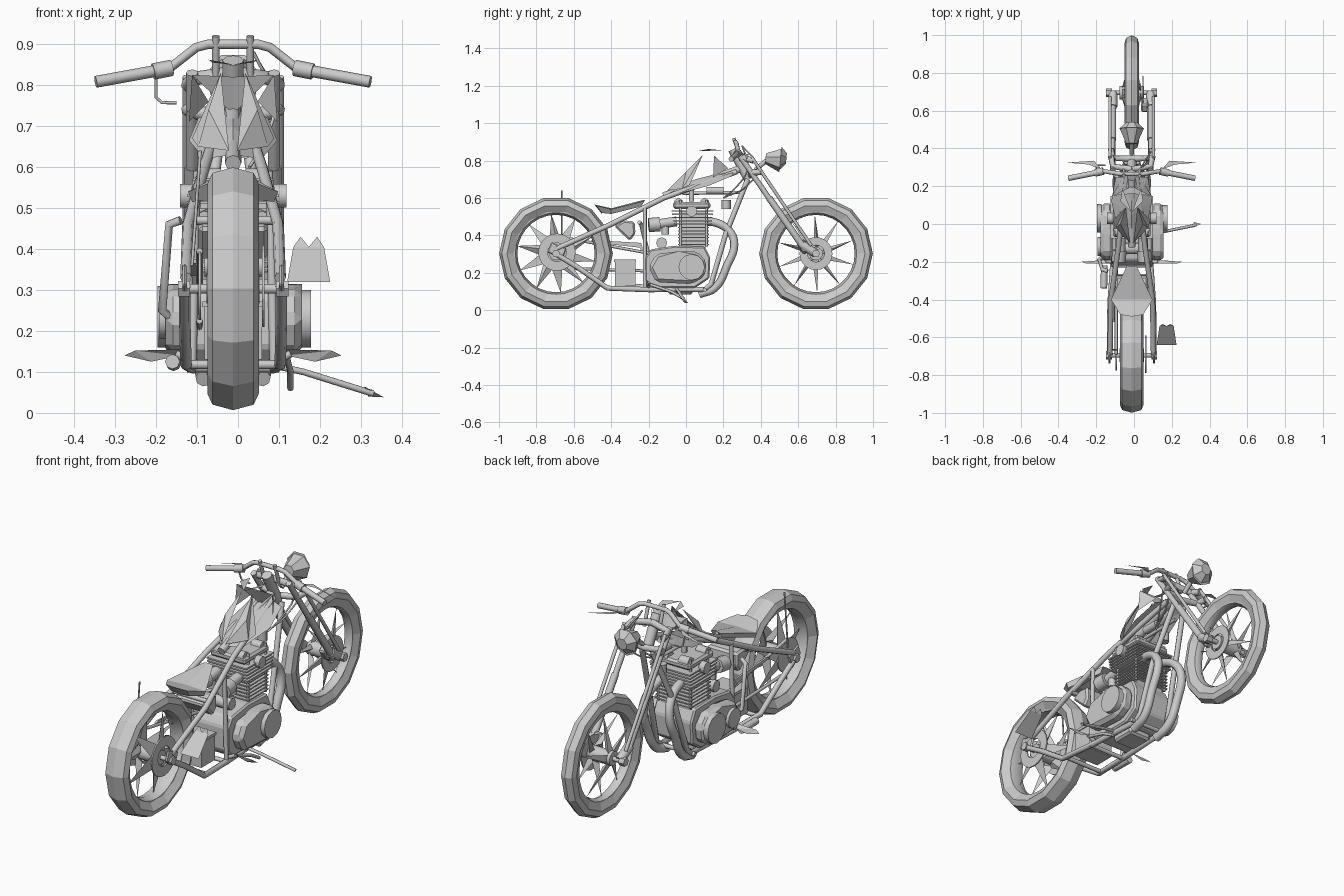
import bpy, bmesh
from math import sin, cos, pi
from mathutils import Vector, Matrix

if "Cube" in bpy.data.objects:
    bpy.data.objects.remove(bpy.data.objects["Cube"])

C = -0.012                      # centre plane of the bike
SIDES = ((-1, "left"), (1, "right"))


def add(name, bm, smooth=False):
    bmesh.ops.recalc_face_normals(bm, faces=bm.faces)
    me = bpy.data.meshes.new(name)
    bm.to_mesh(me)
    bm.free()
    ob = bpy.data.objects.new(name, me)
    bpy.context.collection.objects.link(ob)
    if smooth:
        bpy.ops.object.select_all(action='DESELECT')
        bpy.context.view_layer.objects.active = ob
        ob.select_set(True)
        bpy.ops.object.shade_smooth_by_angle(angle=0.9)
    return ob


def tube(name, pts, r, curved=False):
    """Round tube through points."""
    cu = bpy.data.curves.new(name, 'CURVE')
    cu.dimensions, cu.bevel_depth, cu.bevel_resolution = '3D', r, 2
    cu.use_fill_caps, cu.resolution_u = True, 5
    sp = cu.splines.new('BEZIER' if curved else 'POLY')
    seq = sp.bezier_points if curved else sp.points
    seq.add(len(pts) - 1)
    for p, co in zip(seq, pts):
        p.co = co if curved else (*co, 1)
        if curved:
            p.handle_left_type = p.handle_right_type = 'AUTO'
    tmp = bpy.data.objects.new(name, cu)
    bpy.context.collection.objects.link(tmp)
    bpy.context.view_layer.update()
    me = bpy.data.meshes.new_from_object(tmp.evaluated_get(bpy.context.evaluated_depsgraph_get()))
    bpy.data.objects.remove(tmp)
    bm = bmesh.new()
    bm.from_mesh(me)
    return add(name, bm, True)


def lathe(name, prof, y, z, n, smooth=False, closed=True):
    """Revolve (x, radius) profile about an x-parallel axis."""
    bm = bmesh.new()
    rings = [[bm.verts.new((C + x, y + r * cos(2 * pi * i / n), z + r * sin(2 * pi * i / n)))
              for x, r in prof] for i in range(n)]
    m = len(prof)
    for i in range(n):
        a, b = rings[i], rings[(i + 1) % n]
        for j in range(m if closed else m - 1):
            bm.faces.new((a[j], a[(j + 1) % m], b[(j + 1) % m], b[j]))
    if not closed:
        bm.faces.new([g[0] for g in rings])
        bm.faces.new([g[-1] for g in rings])
    return add(name, bm, smooth)


def disc(name, x0, x1, r, y, z, n=16):
    return lathe(name, [(x0, r), (x1, r)], y, z, n, True, False)


def box(name, c, s, rot=0.0, bevel=0.0):
    bm = bmesh.new()
    bmesh.ops.create_cube(bm, size=1, matrix=Matrix.Translation((C + c[0], c[1], c[2]))
                          @ Matrix.Rotation(rot, 4, 'X') @ Matrix.Diagonal((*s, 1)))
    if bevel:
        bmesh.ops.bevel(bm, geom=bm.edges[:], offset=bevel, segments=1, affect='EDGES')
    return add(name, bm)


def prism(name, yz, x0, x1, bevel=0.0):
    """Side outline extruded across the bike."""
    bm = bmesh.new()
    a, b = [[bm.verts.new((C + x, y, z)) for y, z in yz] for x in (x0, x1)]
    bm.faces.new(a)
    bm.faces.new(b)
    for i in range(len(yz)):
        j = (i + 1) % len(yz)
        bm.faces.new((a[i], a[j], b[j], b[i]))
    if bevel:
        bmesh.ops.bevel(bm, geom=bm.edges[:], offset=bevel, segments=1, affect='EDGES')
    return add(name, bm)


def shards(name, verts, faces, mirror=True):
    """Thin open sheets, optionally on both sides."""
    bm = bmesh.new()
    for s in ((1, -1) if mirror else (1,)):
        vs = [bm.verts.new((C + s * x, y, z)) for x, y, z in verts]
        for f in faces:
            bm.faces.new([vs[i] for i in f])
    return add(name, bm)


# Wheels: faceted tyre, rim, hub, wedge spokes, brake disc
def wheel(tag, y, w, n_sp, base, swirl):
    z = 0.303
    lathe(tag + "_tyre", [(-w * .6, .225), (-w, .262), (-w * .8, .29), (0, .304),
                          (w * .8, .29), (w, .262), (w * .6, .225)], y, z, 14)
    lathe(tag + "_rim", [(-w * .65, .24), (-w * .6, .218), (0, .207), (w * .6, .218), (w * .65, .24)], y, z, 28, True)
    disc(tag + "_hub", -.065, .065, .036, y, z)
    disc(tag + "_axle", -.135, .135, .012, y, z, 8)
    bm = bmesh.new()
    for i in range(n_sp):
        a = 2 * pi * i / n_sp + .2
        u, t = Vector((0, cos(a), sin(a))), Vector((0, -sin(a), cos(a)))
        o, sx = Vector((C, y, z)), (1 if i % 2 else -1)
        vs = [bm.verts.new(p) for p in (
            o + u * .03 + t * base + Vector((sx * .05, 0, 0)), o + u * .03 - t * base + Vector((sx * .05, 0, 0)),
            o + u * .05 + Vector((sx * .02, 0, 0)), o + u * .208 + t * swirl)]
        for f in ((0, 1, 3), (1, 2, 3), (2, 0, 3), (0, 2, 1)):
            bm.faces.new([vs[k] for k in f])
    add(tag + "_spokes", bm)
    for s, side in SIDES:
        disc(f"{tag}_axle_nut_{side}", s * .105, s * .135, .022, y, z, 6)


wheel("rear", -.695, .063, 10, .04, .05)
wheel("front", .695, .038, 10, .018, .03)
lathe("front_brake_disc", [(.056, .045), (.056, .088), (.062, .088), (.062, .045)], .695, .303, 20)
lathe("rear_brake_disc", [(.07, .05), (.07, .1), (.077, .1), (.077, .05)], -.69, .31, 20)
disc("rear_sprocket", -.085, -.078, .085, -.69, .31, 18)
box("front_caliper", (.07, .63, .34), (.04, .05, .07), .6, .008)

# Drive chain
for i, dz in enumerate((.085, -.085)):
    tube(f"chain_run_{i}", [(C - .082, -.69, .31 + dz), (C - .082, -.13, .25 + dz * .5)], .008)

# Frame rails, downtubes, seat posts
tube("backbone", [(C, -.12, .61), (C, .3, .76)], .02)
tube("lower_backbone", [(C, -.02, .625), (C, .3, .63)], .009)
tube("headstock", [(C, .25, .86), (C, .335, .70)], .026)
for s, side in SIDES:
    x = lambda v: C + s * v
    tube("upper_rail_" + side, [(x(.115), -.69, .33), (x(.11), -.4, .46), (x(.07), -.12, .6), (x(.025), .27, .74)], .014)
    tube("lower_rail_" + side, [(x(.118), -.71, .31), (x(.118), -.58, .23), (x(.115), -.42, .118), (x(.1), -.2, .11),
                                (x(.085), .1, .11), (x(.085), .135, .14), (x(.07), .21, .4), (x(.03), .33, .7)], .014)
    tube("seat_post_" + side, [(x(.1), -.22, .12), (x(.09), -.22, .55)], .011)
    box("axle_plate_" + side, (s * .118, -.69, .32), (.012, .09, .06), -.4, .006)
    # Front fork: main tube, slider, slim rod ahead of it
    tube("fork_upper_" + side, [(x(.1), .285, .83), (x(.1), .46, .575)], .0145)
    tube("fork_lower_" + side, [(x(.1), .445, .6), (x(.1), .64, .32)], .018)
    tube("fork_rod_" + side, [(x(.115), .35, .82), (x(.115), .67, .345)], .009)
    tube("fork_foot_" + side, [(x(.1), .62, .35), (x(.1), .695, .303)], .024)
    tube("upper_clamp_" + side, [(x(0), .29, .83), (x(.1), .305, .815), (x(.11), .36, .8)], .017)
    tube("lower_clamp_" + side, [(x(0), .345, .72), (x(.1), .35, .735), (x(.11), .4, .74)], .017)
    # Handlebar grip, lever, riser
    tube("grip_" + side, [(x(.17), .275, .838), (x(.335), .242, .808)], .0145)
    tube("grip_collar_" + side, [(x(.15), .28, .842), (x(.195), .27, .833)], .02)
    shards("lever_" + side, [(s * .16, .29, .84), (s * .2, .335, .835), (s * .345, .325, .8),
                             (s * .23, .315, .83)], [(0, 1, 3), (1, 2, 3)], False)
    tube("riser_" + side, [(x(.042), .295, .80), (x(.042), .255, .92)], .009)
    # Exhaust header
    tube("exhaust_" + side, [(x(.05), .1, .475), (x(.055), .17, .465), (x(.065), .235, .42), (x(.075), .258, .35),
                             (x(.08), .22, .24), (x(.075), .155, .12), (x(.07), .07, .085)], .022, True)
    # Carburettor and air filter
    tube("carburettor_" + side, [(x(.06), -.05, .475), (x(.06), -.15, .46)], .026)
    tube("air_filter_" + side, [(x(.065), -.14, .46), (x(.07), -.2, .455)], .038)
    tube("carb_bowl_" + side, [(x(.06), -.11, .47), (x(.06), -.11, .405)], .02)
    # Foot control
    tube("peg_bar_" + side, [(x(.09), -.2, .12), (x(.14), -.2, .145)], .01)
    shards("foot_peg_" + side, [(s * .13, -.21, .155), (s * .24, -.21, .152), (s * .265, -.2, .14), (s * .2, -.195, .125),
                                (s * .13, -.19, .14)], [(0, 1, 4), (1, 3, 4), (1, 2, 3)], False)

tube("handlebar", [(C + x, y, z) for x, y, z in (
    (-.2, .27, .835), (-.15, .28, .845), (-.09, .27, .892), (-.06, .265, .9), (.06, .265, .9),
    (.09, .27, .892), (.15, .28, .845), (.2, .27, .835))], .0115)
tube("mirror_hook", [(-.2, .29, .82), (-.2, .31, .77), (-.185, .31, .757), (-.15, .31, .757)], .004)
for i, dy in enumerate((0, .05)):
    tube(f"cable_{i}", [(C + .05, .3, .88), (C + .1, .33 + dy, .76), (C + .075, .27 + dy, .66), (C + .04, .2, .6)], .004, True)

# Faceted headlight
for name, y, z, r1, r2, d in (("headlight_shell", .465, .808, .03, .066, .08), ("headlight_lens", .521, .813, .066, .03, .032)):
    bm = bmesh.new()
    bmesh.ops.create_cone(bm, cap_ends=True, segments=7, radius1=r1, radius2=r2, depth=d,
                          matrix=Matrix.Translation((C, y, z)) @ Matrix.Rotation(-pi / 2 - .1, 4, 'X'))
    add(name, bm)
tube("headlight_bracket", [(C, .37, .75), (C, .43, .8)], .012)

# Fuel tank: low pan plus open facets above it
shards("tank_pan", [(0, -.1, .63), (.07, -.05, .62), (.108, .12, .665), (.085, .25, .72), (0, .25, .75), (0, .05, .70)],
       [(0, 1, 5), (1, 2, 5), (2, 3, 5), (3, 4, 5)])
shards("tank_facets", [(.01, -.1, .64), (.085, -.02, .65), (.06, .0, .74), (.03, .09, .83), (.1, .02, .67),
                       (.1, .15, .825), (.108, .145, .71), (.06, .225, .76), (0, .06, .85), (.05, .19, .855),
                       (.06, .12, .862), (0, .16, .82), (0, .2, .73)],
       [(0, 1, 2), (0, 2, 3), (1, 3, 2), (1, 4, 3), (5, 6, 7), (8, 9, 10), (11, 5, 12)])
# Solo seat
shards("seat", [(.025, -.22, .585), (.11, -.4, .54), (.06, -.48, .56), (.025, -.24, .555), (.1, -.4, .515),
                (.05, -.45, .52), (0, -.225, .59), (0, -.4, .545), (0, -.49, .565), (0, -.45, .515)],
       [(0, 1, 7, 6), (1, 2, 8, 7), (0, 3, 4, 1), (1, 4, 5, 2), (2, 5, 9, 8), (3, 4, 5)])

# Engine: crankcase, covers, finned barrels, head
prism("crankcase", [(-.22, .28), (-.19, .325), (-.06, .345), (.1, .34), (.13, .28), (.125, .17),
                    (.05, .12), (-.18, .12), (-.22, .16)], -.11, .11, .008)
cover = [(-.2, .23), (-.16, .3), (-.04, .315), (.06, .315), (.11, .26), (.1, .18), (.03, .14), (-.16, .15)]
prism("right_engine_cover", cover, .1, .168, .018)
prism("left_engine_cover", cover, -.165, -.1, .018)
disc("clutch_boss", .16, .19, .07, .03, .23, 12)
disc("alternator_boss", -.185, -.16, .075, .03, .235, 12)
disc("sprocket_boss", -.18, -.16, .05, -.12, .23, 12)
box("cylinder_core", (0, .04, .43), (.16, .13, .2))
for i in range(6):
    box(f"barrel_fin_{i}", (0, .04, .352 + i * .018), (.2, .165, .006))
for i in range(5):
    box(f"head_fin_{i}", (0, .035, .462 + i * .017), (.225, .2 + .006 * i, .007))
box("rocker_cover", (0, .03, .56), (.2, .2, .035), 0, .01)
for s, side in SIDES:
    for y in (-.04, .1):
        disc(f"valve_cap_{side}_{'rear' if y < 0 else 'front'}", s * .03, s * .085, .026, y, .572, 10)
    disc("cam_cover_" + side, s * .1, s * .13, .03, .03, .53, 10)
    for y in (-.03, .11):
        tube(f"head_stud_{side}_{y}", [(C + s * .09, y, .34), (C + s * .09, y, .59)], .007)
tube("starter_motor", [(C - .07, -.13, .36), (C + .07, -.13, .36)], .03)
box("sump", (0, -.03, .105), (.13, .13, .04), 0, .01)
tube("top_motor_mount", [(C, .03, .58), (C, .03, .66)], .014)

# Electrics and small tanks
box("battery_box", (0, -.325, .195), (.14, .11, .13))
box("battery_lid", (0, -.325, .265), (.15, .118, .014))
prism("oil_tank", [(-.385, .45), (-.33, .48), (-.275, .475), (-.27, .41), (-.3, .37)], -.085, .085, .01)
prism("chain_guard", [(-.52, .365), (-.25, .335), (-.22, .30), (-.24, .36), (-.5, .375)], -.1, -.09)
tube("ignition_coil", [(C + .03, .11, .64), (C + .03, .2, .64)], .02)
tube("horn", [(C, .215, .54), (C, .215, .59)], .025)

# Side plate, kickstand, pedals
shards("side_plate", [(.132, -.64, .32), (.237, -.64, .32), (.222, -.54, .405), (.147, -.54, .405),
                      (.165, -.53, .43), (.185, -.54, .405), (.205, -.53, .43)],
       [(0, 1, 2, 5, 3), (3, 5, 4), (5, 2, 6)], False)
tube("kickstand", [(.09, -.05, .115), (.16, -.04, .1), (.33, -.005, .047)], .008)
shards("kickstand_foot", [(.32, -.02, .065), (.368, .0, .038), (.33, .01, .04)], [(0, 1, 2)], False)
tube("kick_lever", [(-.15, -.16, .22), (-.185, -.19, .25), (-.168, -.24, .46), (-.14, -.25, .47)], .011)
tube("brake_pedal", [(C + .13, -.2, .14), (C + .14, -.08, .1), (C + .14, -.01, .06)], .008)
tube("left_muffler", [(C - .145, -.22, .12), (C - .148, -.34, .125)], .018)
tube("rear_spike", [(C - .1, -.665, .36), (C - .08, -.665, .64)], .004)
for i, (y, z) in enumerate(((-.4, .118), (-.22, .11), (.1, .11), (-.36, .47))):
    tube(f"cross_brace_{i}", [(C - .112, y, z), (C + .112, y, z)], .011)
